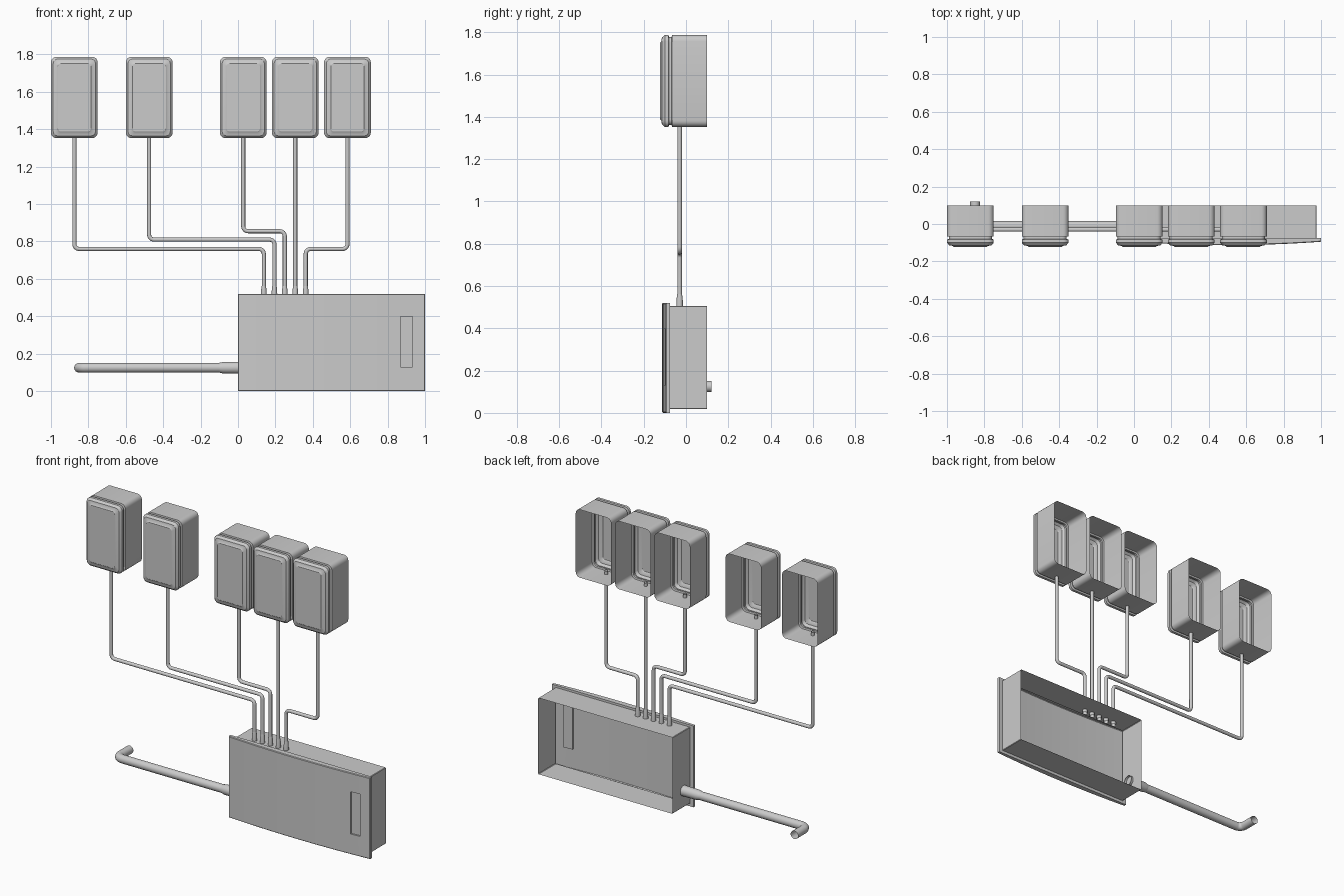
import bpy, bmesh, math
from mathutils import Vector

if "Cube" in bpy.data.objects:
    bpy.data.objects.remove(bpy.data.objects["Cube"])


def finish(bm, name, angle=30):
    bmesh.ops.recalc_face_normals(bm, faces=bm.faces)
    me = bpy.data.meshes.new(name)
    bm.to_mesh(me)
    bm.free()
    ob = bpy.data.objects.new(name, me)
    bpy.context.collection.objects.link(ob)
    bpy.ops.object.select_all(action='DESELECT')
    bpy.context.view_layer.objects.active = ob
    ob.select_set(True)
    bpy.ops.object.shade_smooth_by_angle(angle=math.radians(angle))
    return ob


def rounded_rect(w, h, r, seg=5):
    pts = []
    for k, (sx, sz) in enumerate([(1, 1), (-1, 1), (-1, -1), (1, -1)]):
        for i in range(seg + 1):
            a = math.pi / 2 * (k + i / seg)
            pts.append((sx * (w / 2 - r) + r * math.cos(a),
                        sz * (h / 2 - r) + r * math.sin(a)))
    return pts


def loft(bm, rings, close=True):
    """Skin a list of equal-length rings of points."""
    rows = [[bm.verts.new(p) for p in ring] for ring in rings]
    n = len(rows[0])
    for a, b in zip(rows, rows[1:]):
        for i in range(n):
            j = (i + 1) % n
            bm.faces.new((a[i], a[j], b[j], b[i]))
    if close:
        bm.faces.new(rows[-1])


def round_path(points, radius, seg=6):
    """Replace inner corners of a polyline by arcs."""
    pts = [Vector(p) for p in points]
    out = [pts[0]]
    for a, b, c in zip(pts, pts[1:], pts[2:]):
        u, v = (a - b).normalized(), (c - b).normalized()
        centre = b + (u + v) * radius
        for i in range(seg + 1):
            t = math.pi / 2 * i / seg
            out.append(centre - v * radius * math.cos(t) - u * radius * math.sin(t))
    return out + [pts[-1]]


def tube(name, path, radii, sides=16):
    """Sweep an open circle along a path lying in one plane."""
    rings = []
    d0 = (path[1] - path[0]).normalized()
    side = d0.orthogonal().normalized()
    prev = d0
    for i, p in enumerate(path):
        d = (path[min(i + 1, len(path) - 1)] - path[max(i - 1, 0)]).normalized()
        side = prev.rotation_difference(d) @ side
        prev = d
        other = d.cross(side)
        r = radii[i] if isinstance(radii, list) else radii
        rings.append([p + r * (math.cos(a) * side + math.sin(a) * other)
                      for a in (2 * math.pi * k / sides for k in range(sides))])
    bm = bmesh.new()
    loft(bm, rings, close=False)
    return finish(bm, name, 40)


# Junction boxes: open-backed shell, groove, chamfered lid with raised panel
BOX_PROFILE = [(0, .10), (0, -.066), (.01, -.068), (.01, -.080), (0, -.083),
               (0, -.10), (.012, -.114), (.030, -.117), (.036, -.122)]
BOX_X = [-.875, -.475, .028, .306, .585]


def junction_box(name, cx):
    bm = bmesh.new()
    rings = []
    for inset, y in BOX_PROFILE:
        ring = rounded_rect(.25 - 2 * inset, .435 - 2 * inset, max(.03 - inset * .4, .012))
        rings.append([(cx + x, y, 1.57 + z) for x, z in ring])
    loft(bm, rings)
    finish(bm, name)


for i, cx in enumerate(BOX_X):
    junction_box(f"junction_box_{i + 1}", cx)

# Main cabinet body: open-backed sheet walls
bm = bmesh.new()
rect = rounded_rect(.95, .488, .003, 1)
loft(bm, [[(.5 + x, y, .262 + z) for x, z in rect] for y in (.10, -.076)], close=False)
finish(bm, "cabinet_body")

# Cabinet lid: bowed front, skirt, rear ledge, recessed grip slot
bm = bmesh.new()
xs = sorted([.004 + .992 * i / 22 for i in range(23)] + [.868, .932])
zs = [.004, .13, .40, .516]
grid = [[bm.verts.new((x, -.095 - .018 * (1 - ((x - .5) / .5) ** 2), z)) for x in xs]
        for z in zs]
slot = []
for j in range(len(zs) - 1):
    for i in range(len(xs) - 1):
        f = bm.faces.new((grid[j][i], grid[j][i + 1], grid[j + 1][i + 1], grid[j + 1][i]))
        if j == 1 and .867 <= xs[i] and xs[i + 1] <= .933:
            slot.append(f)


def border_step(edges, move):
    geom = bmesh.ops.extrude_edge_only(bm, edges=edges)["geom"]
    for v in (g for g in geom if isinstance(g, bmesh.types.BMVert)):
        move(v)
    return [g for g in geom if isinstance(g, bmesh.types.BMEdge)]


def widen(v):
    v.co = (.5 + (v.co.x - .5) * .5 / .496, v.co.y + .004, .26 + (v.co.z - .26) * .26 / .256)


def back(v):
    v.co.y = -.075


def inward(v):
    v.co.x = min(max(v.co.x, .025), .975)
    v.co.z = min(max(v.co.z, .018), .506)


edges = [e for e in bm.edges if e.is_boundary]
for step in (widen, back, inward):
    edges = border_step(edges, step)
geom = bmesh.ops.extrude_face_region(bm, geom=slot)["geom"]
bmesh.ops.translate(bm, vec=(0, .01, 0), verts=[g for g in geom if isinstance(g, bmesh.types.BMVert)])
bmesh.ops.delete(bm, geom=[f for f in slot if f.is_valid], context='FACES')
finish(bm, "cabinet_lid")

# Thin conduits with sleeves, from cabinet top to each junction box
ENTRY_X = [.138, .195, .25, .306, .362]
LEVEL = [.76, .81, .855, None, .76]
Y = -.03
for i, (x0, x1, z) in enumerate(zip(ENTRY_X, BOX_X, LEVEL)):
    points = [(x0, Y, .51), (x0, Y, 1.375)]
    if z:
        points = [(x0, Y, .51), (x0, Y, z), (x1, Y, z), (x1, Y, 1.375)]
    tube(f"conduit_{i + 1}", round_path(points, .026), .011)
    sleeve = [Vector((x0, Y, h)) for h in (.485, .54, .562)]
    tube(f"conduit_sleeve_{i + 1}", sleeve, [.0155, .0145, .0115])

# Thick supply pipe with elbow and its sleeve at the cabinet side
tube("supply_pipe", round_path([(.0, -.01, .125), (-.85, -.01, .125), (-.85, .12, .125)], .04, 8), .026, 20)
tube("supply_sleeve", [Vector((x, -.01, .125)) for x in (.04, -.08, -.10)], [.033, .031, .0265], 20)
